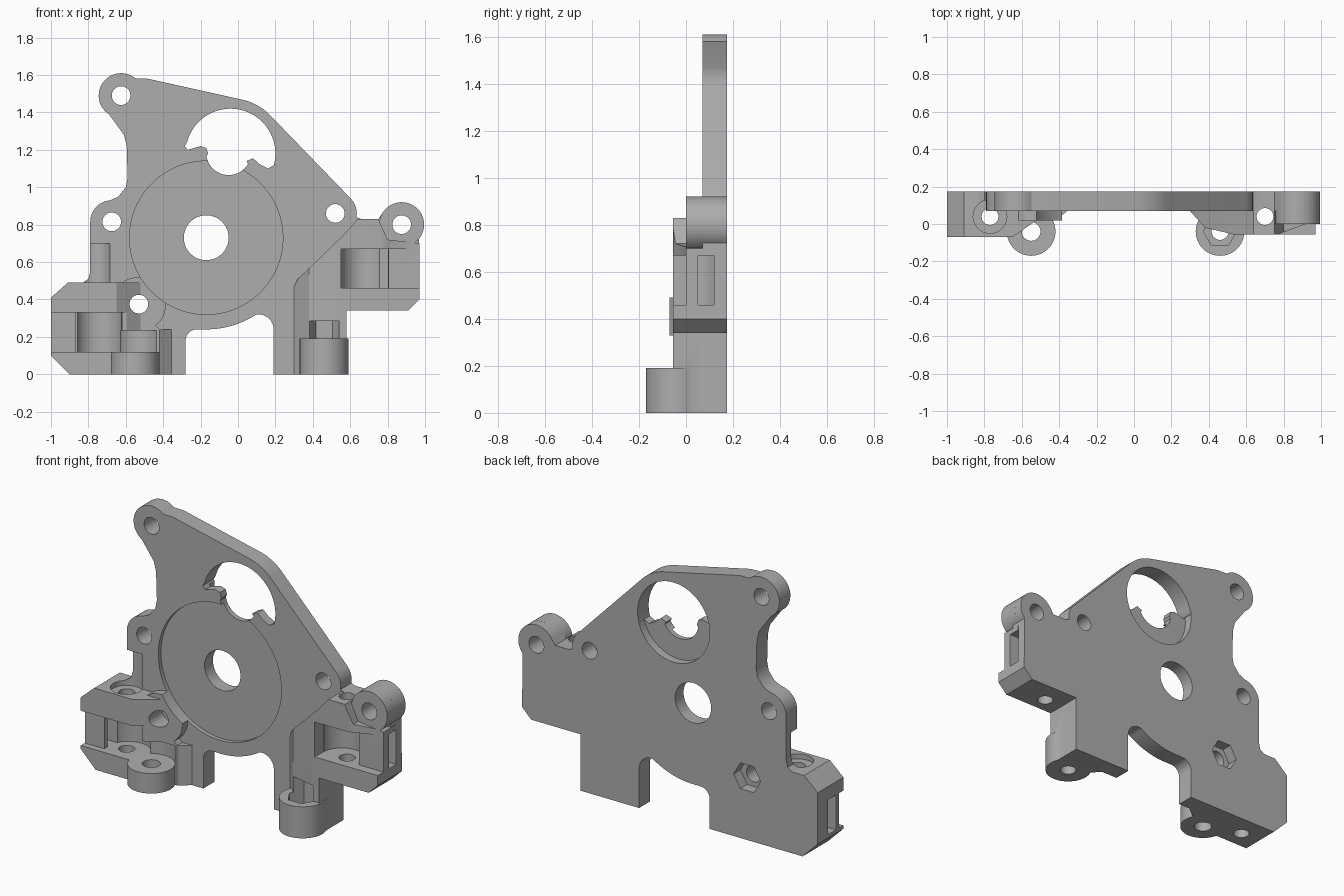
import bpy, bmesh, math
from mathutils import Vector

cube = bpy.data.objects.get("Cube")
if cube:
    bpy.data.objects.remove(cube)

grey = bpy.data.materials.new("matte_grey")
grey.use_nodes = True
colour = (0.42, 0.42, 0.42, 1)
grey.diffuse_color = colour
grey.node_tree.nodes["Principled BSDF"].inputs["Base Color"].default_value = colour


def arc(cx, cy, r, start, end, steps=20):
    angles = [math.radians(start + (end - start) * i / steps) for i in range(steps + 1)]
    return [(cx + r * math.cos(a), cy + r * math.sin(a)) for a in angles]


def circle(cx, cy, r, sides=48):
    return arc(cx, cy, r, 0, 360 - 360 / sides, sides - 1)


def prism(name, outline, low, high, axis="y"):
    """Extrude an outline: (x, z) along y, or (x, y) along z."""
    bm = bmesh.new()
    place = (lambda p, d: (p[0], d, p[1])) if axis == "y" else (lambda p, d: (p[0], p[1], d))
    face = bm.faces.new([bm.verts.new(place(p, low)) for p in outline])
    grown = bmesh.ops.extrude_face_region(bm, geom=[face])["geom"]
    shift = Vector(place((0, 0), high - low))
    bmesh.ops.translate(bm, vec=shift, verts=[v for v in grown if isinstance(v, bmesh.types.BMVert)])
    bmesh.ops.recalc_face_normals(bm, faces=bm.faces)
    mesh = bpy.data.meshes.new(name)
    bm.to_mesh(mesh)
    bm.free()
    mesh.materials.append(grey)
    obj = bpy.data.objects.new(name, mesh)
    bpy.context.scene.collection.objects.link(obj)
    return obj


def box(name, x0, x1, y0, y1, z0, z1):
    return prism(name, [(x0, y0), (x1, y0), (x1, y1), (x0, y1)], z0, z1, "z")


def combine(target, tools, operation):
    """Apply boolean tools to the target and remove them."""
    for tool in tools:
        mod = target.modifiers.new("boolean", "BOOLEAN")
        mod.operation, mod.solver, mod.object = operation, "EXACT", tool
        tool.hide_render = True
    graph = bpy.context.evaluated_depsgraph_get()
    target.data = bpy.data.meshes.new_from_object(target.evaluated_get(graph))
    target.modifiers.clear()
    for tool in tools:
        bpy.data.objects.remove(tool)


BACK, FACE, INNER = 0.175, 0.07, 0.12

# Main plate outline, clockwise from the upper lobe
outline = arc(-.625, 1.49, .12, 225, 50)
outline += [(-.48, 1.58)] + arc(-.04, 1.18, .295, 78, 45)
outline += arc(.52, .86, .115, 45, -10) + [(.66, .83), (.75, .83)]
outline += arc(.875, .80, .12, 150, -40)
outline += [(.97, .40), (.91, .34), (.58, .34), (.58, 0), (.19, 0)]
outline += arc(.11, .24, .08, 0, 90) + arc(-.17, .73, .49, -57, -93)
outline += arc(-.22, .18, .06, 90, 180)
outline += [(-.28, 0), (-.9, 0), (-1, .1), (-1, .41), (-.91, .49), (-.83, .49), (-.8, .51), (-.79, .55)]
outline += arc(-.675, .815, .115, 180, 95)
outline += [(-.64, .95), (-.60, 1.0), (-.59, 1.05), (-.595, 1.22), (-.61, 1.28), (-.69, 1.39)]
body = prism("motor_mount_plate", outline, FACE, BACK)

# Left rod clamp block with its slanted inner end
left_block = prism("left_block", [(-.9, 0), (-1, .1), (-1, .41), (-.91, .49), (-.5, .49),
                                  (-.5, .33), (-.42, .24), (-.42, 0)], -.07, INNER)
left_slant = prism("left_slant", [(-.65, -.1), (-.65, -.07), (-.52, .02), (-.3, .02), (-.3, -.1)], -.1, .6, "z")
combine(left_block, [left_slant], "DIFFERENCE")

# Right rod clamp block and leg, tapered at both ends
right_block = prism("right_block", [(.3, 0), (.3, .47), (.32, .51), (.56, .74), (.64, .83), (.75, .83),
                                    (.8, .72), (.97, .7), (.97, .4), (.91, .34), (.58, .34), (.58, 0)], -.055, INNER)
leg_taper = prism("leg_taper", [(.29, .08), (.38, -.02), (.53, -.055), (.53, -.2), (.2, -.2), (.2, .08)], -.1, .95, "z")
lobe_taper = prism("lobe_taper", [(.77, -.055), (.92, 0), (1.1, 0), (1.1, -.1), (.77, -.1)], .67, .95, "z")
combine(right_block, [leg_taper, lobe_taper], "DIFFERENCE")

# Bosses, lobe and inner web
additions = [
    left_block, right_block,
    prism("left_web", [(-.6, .02), (-.42, .02), (-.29, INNER), (-.6, INNER)], 0, .24, "z"),
    prism("left_foot_boss", circle(-.55, -.04, .13), 0, .12, "z"),
    prism("right_foot_boss", circle(.46, -.04, .13), 0, .19, "z"),
    prism("nut_boss", circle(-.53, .375, .145), .02, INNER),
    prism("right_lobe", circle(.875, .80, .12), 0, INNER),
]
combine(body, additions, "UNION")

# Motor recess, gear window with its rear counterbore
window = arc(-.04, 1.18, .24, -15, 165, 40)
window += [(-.285, 1.22), (-.27, 1.2), (-.2, 1.22), (-.17, 1.21), (-.16, 1.18)]
window += arc(-.05, 1.185, .12, 190, 330) + [(.045, 1.14), (.08, 1.155), (.12, 1.12), (.16, 1.10)]
cuts = [
    prism("motor_recess", circle(-.17, .73, .41, 96), .015, .095),
    prism("shaft_hole", circle(-.17, .73, .12), -.3, .3),
    prism("gear_window", window, -.3, .3),
    prism("gear_counterbore", circle(-.04, 1.18, .24, 64), .125, .3),
    prism("nut_trap", circle(-.53, .375, .09, 6), .11, .3),
]

# Screw holes through the plate
for x, z in [(-.625, 1.49), (-.675, .815), (.52, .86), (.875, .80), (-.53, .375)]:
    cuts.append(prism("screw_hole", circle(x, z, .05, 32), -.3, .3))

# Vertical screw and rod holes
for x, y, r, low, high in [(-.55, -.04, .05, -.1, .2), (.46, -.04, .045, -.1, .25),
                           (-.77, .04, .045, -.1, .55), (.70, .04, .045, .3, .9),
                           (-.77, .04, .09, .46, .70), (-.55, -.04, .13, .12, .235)]:
    cuts.append(prism("vertical_hole", circle(x, y, r, 32), low, high, "z"))
cuts.append(prism("foot_nut_pocket", circle(.46, -.04, .088, 6), .09, .285, "z"))

# Bearing pockets, open to the front, with side slots
cuts += [
    box("left_front_gap", -1.1, -.42, -.2, -.03, .12, .33),
    box("left_pocket_mouth", -.87, -.62, -.2, .04, .12, .33),
    prism("left_pocket", circle(-.745, .02, .125), .12, .33, "z"),
    box("left_side_slot", -1.1, -.75, 0, .075, .12, .33),
    box("right_front_gap", .55, 1.1, -.2, 0, .46, .67),
    box("right_pocket_mouth", .55, .805, -.2, .03, .46, .67),
    prism("right_pocket", circle(.6775, .02, .1275), .46, .67, "z"),
    box("right_side_slot", .7, 1.1, .05, .12, .46, .67),
]
combine(body, cuts, "DIFFERENCE")

# Smooth round walls, crisp edges
bpy.ops.object.select_all(action="DESELECT")
body.select_set(True)
bpy.context.view_layer.objects.active = body
bpy.ops.object.shade_smooth_by_angle(angle=math.radians(30))
